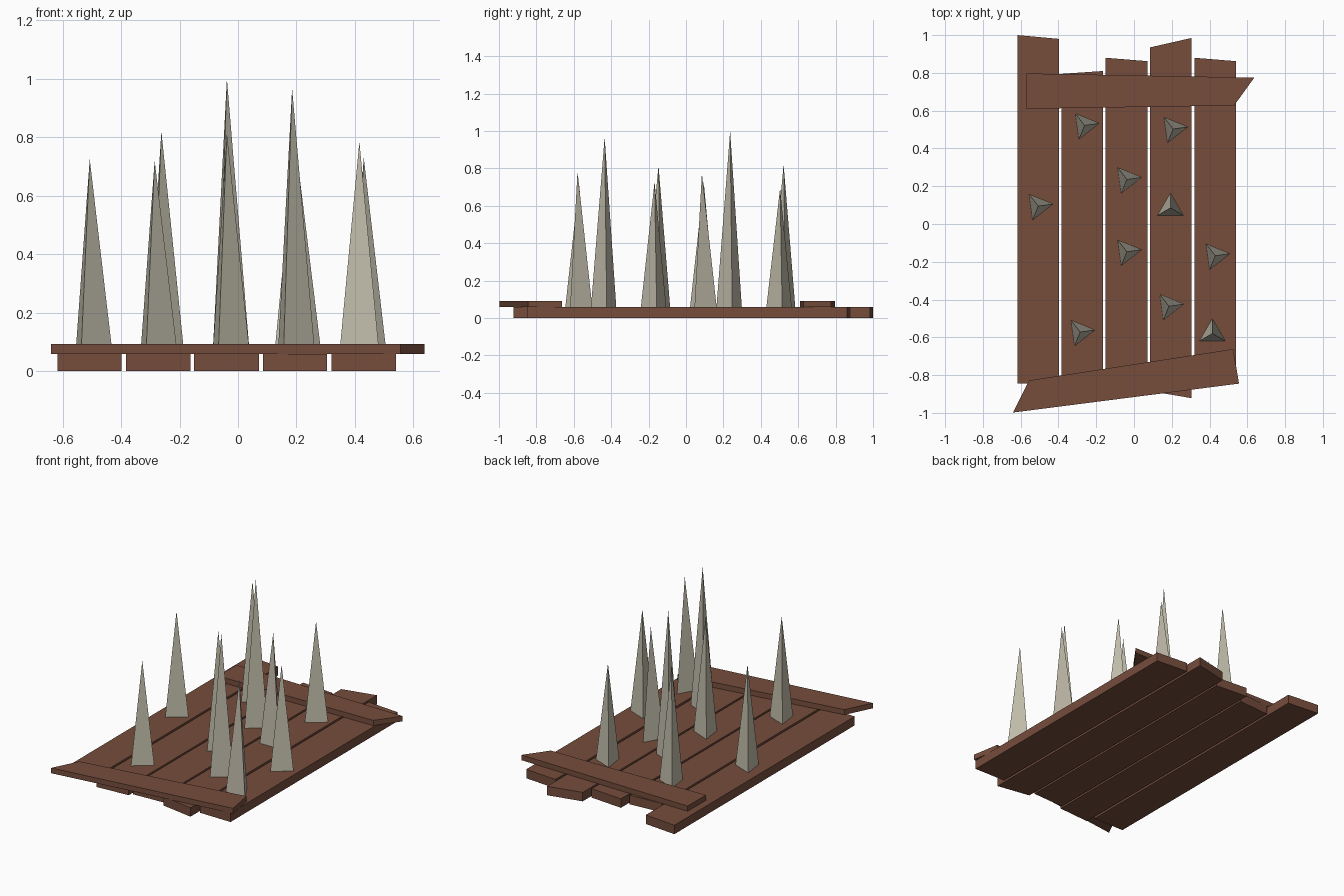
import bpy, math

if "Cube" in bpy.data.objects:
    bpy.data.objects.remove(bpy.data.objects["Cube"])

def material(name, rgb):
    m = bpy.data.materials.new(name)
    m.diffuse_color = (*rgb, 1)
    m.use_nodes = True
    m.node_tree.nodes["Principled BSDF"].inputs["Base Color"].default_value = m.diffuse_color
    return m

wood = material("wood", (0.18, 0.075, 0.046))
bone = material("pale_spike", (0.54, 0.51, 0.41))

def make(name, verts, faces, mat):
    me = bpy.data.meshes.new(name)
    me.from_pydata(verts, [], faces)
    me.materials.append(mat)
    ob = bpy.data.objects.new(name, me)
    bpy.context.collection.objects.link(ob)
    return ob

def board(name, outline, z0, z1):
    """Counter-clockwise outline extruded from z0 to z1."""
    n = len(outline)
    verts = [(x, y, z) for z in (z0, z1) for x, y in outline]
    faces = [tuple(reversed(range(n))), tuple(range(n, 2 * n))]
    faces += [(i, (i + 1) % n, n + (i + 1) % n, n + i) for i in range(n)]
    return make(name, verts, faces, wood)

def spike(name, x, y, top, turn, r=0.079, base=0.058):
    """Three-sided pyramid standing on the planks."""
    angles = [math.radians(turn + 120 * i) for i in range(3)]
    verts = [(x + r * math.cos(a), y + r * math.sin(a), base) for a in angles]
    verts.append((x, y, top))
    return make(name, verts, [(2, 1, 0), (0, 1, 3), (1, 2, 3), (2, 0, 3)], bone)

T = 0.058   # plank thickness

# Planks: x left, x right, front-left y, front-right y, back-right y, back-left y
planks = [
    (-0.617, -0.398, -0.845, -0.845, 0.980, 1.000),
    (-0.383, -0.163, -0.900, -0.885, 0.810, 0.795),
    (-0.150, 0.072, -0.860, -0.850, 0.862, 0.880),
    (0.085, 0.305, -0.885, -0.922, 0.985, 0.935),
    (0.320, 0.540, -0.845, -0.848, 0.862, 0.880),
]
for i, (x0, x1, fl, fr, br, bl) in enumerate(planks, 1):
    board(f"plank_{i}", [(x0, fl), (x1, fr), (x1, br), (x0, bl)], 0, T)

# Crooked cross boards laid over the planks
board("back_cross_board",
      [(-0.57, 0.61), (0.53, 0.627), (0.637, 0.775), (-0.57, 0.797)], T, 0.092)
board("front_cross_board",
      [(-0.64, -0.998), (0.556, -0.845), (0.525, -0.662), (-0.555, -0.828)], T, 0.092)

# Spikes: x, y, tip height, rotation
spikes = [
    (-0.262, 0.522, 0.82, 8), (0.207, 0.503, 0.695, 8),
    (-0.038, 0.236, 1.00, 8), (-0.507, 0.095, 0.725, 8),
    (0.193, 0.085, 0.775, 90), (-0.038, -0.147, 0.815, 8),
    (0.430, -0.168, 0.73, 8), (0.185, -0.435, 0.967, 8),
    (-0.285, -0.572, 0.72, 8), (0.415, -0.580, 0.785, 90),
]
for i, s in enumerate(spikes, 1):
    spike(f"spike_{i}", *s)
